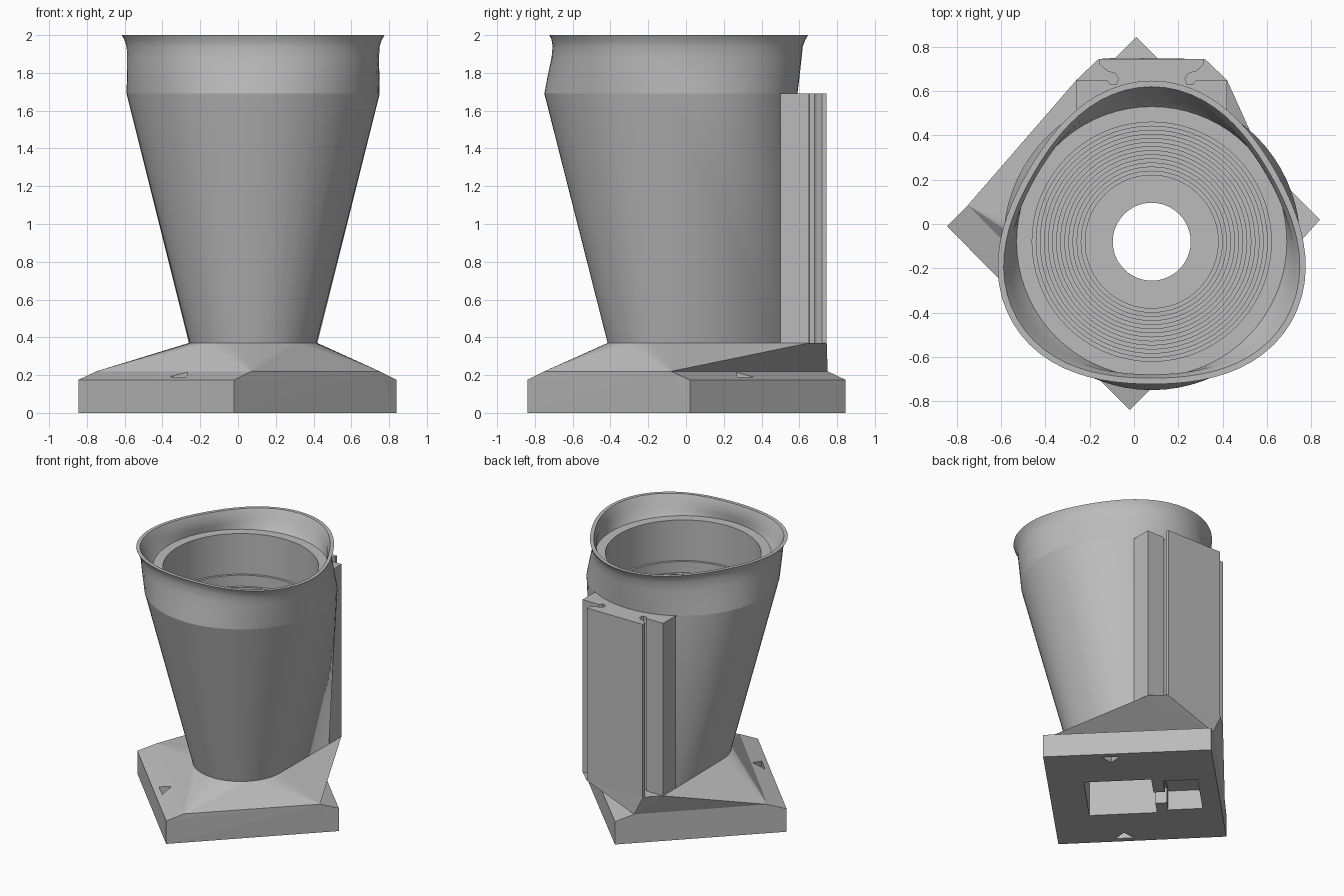
import bpy, bmesh
from math import sin, cos, pi, radians
from mathutils import Vector, Matrix

if "Cube" in bpy.data.objects:
    bpy.data.objects.remove(bpy.data.objects["Cube"], do_unlink=True)

CX, CY = 0.08, -0.08          # cup axis
FLOOR, SEAM, TOP = 0.37, 1.69, 2.0
SEG = 72

grey = bpy.data.materials.new("plain grey")
grey.use_nodes = True
grey.diffuse_color = (0.5, 0.5, 0.5, 1)
grey.node_tree.nodes["Principled BSDF"].inputs["Base Color"].default_value = (0.5, 0.5, 0.5, 1)


def make_object(name, bm, smooth=None):
    bmesh.ops.recalc_face_normals(bm, faces=bm.faces)
    mesh = bpy.data.meshes.new(name)
    bm.to_mesh(mesh)
    bm.free()
    mesh.materials.append(grey)
    obj = bpy.data.objects.new(name, mesh)
    bpy.context.collection.objects.link(obj)
    if smooth:
        activate(obj)
        bpy.ops.object.shade_smooth_by_angle(angle=radians(smooth))
    return obj


def activate(obj):
    bpy.ops.object.select_all(action='DESELECT')
    obj.select_set(True)
    bpy.context.view_layer.objects.active = obj


def ring(z, r, lobe=0.0):
    # circle about the cup axis, with an optional three-lobed swell
    pts = []
    for i in range(SEG):
        a = 2 * pi * i / SEG
        rr = r + lobe * cos(3 * (a - pi / 2))
        pts.append((CX + rr * cos(a), CY + rr * sin(a), z))
    return pts


def hull(points):
    bm = bmesh.new()
    for p in points:
        bm.verts.new(p)
    res = bmesh.ops.convex_hull(bm, input=bm.verts)
    loose = {v for v in res["geom_interior"] + res["geom_unused"]
             if isinstance(v, bmesh.types.BMVert)}
    bmesh.ops.delete(bm, geom=list(loose), context='VERTS')
    bmesh.ops.dissolve_limit(bm, angle_limit=0.005, verts=bm.verts, edges=bm.edges)
    return bm


def prism(outline, z0, z1):
    bm = bmesh.new()
    face = bm.faces.new([bm.verts.new((x, y, z0)) for x, y in outline])
    up = bmesh.ops.extrude_face_region(bm, geom=[face])
    bmesh.ops.translate(bm, vec=(0, 0, z1 - z0),
                        verts=[v for v in up["geom"] if isinstance(v, bmesh.types.BMVert)])
    return bm


def diag(u, v):
    # base coordinates: the base is turned by 45 degrees
    s = 2 ** -0.5
    return (-s * (u + v), s * (u - v))


def cut(target, outline, z0, z1):
    cutter = make_object("cutter", prism(outline, z0, z1))
    cutter.hide_render = True
    mod = target.modifiers.new("cut", 'BOOLEAN')
    mod.operation, mod.solver, mod.object = 'DIFFERENCE', 'EXACT', cutter
    activate(target)
    bpy.ops.object.modifier_apply(modifier=mod.name)
    bpy.data.objects.remove(cutter, do_unlink=True)


def box(u0, u1, v0, v1):
    return [diag(u0, v0), diag(u1, v0), diag(u1, v1), diag(u0, v1)]


# Base: square slab, two bevelled edges, sloping shoulders up to cup and bracket
slab = [(-0.845, -0.01), (-0.02, -0.84), (0.84, 0.02), (0.01, 0.845)]
shoulder = [(-0.75, 0.085), (0.07, -0.75), (0.75, -0.08), (-0.085, 0.75)]
bracket_foot = [(CX + s * dx, y) for s in (-1, 1)
                for dx, y in ((0.34, 0.50), (0.34, 0.65), (0.24, 0.745))]
points = [(x, y, z) for z in (0, 0.175) for x, y in slab]
lower = hull(points + [(x, y, 0.22) for x, y in shoulder])
base = make_object("base_slab", lower)
upper = hull([(x, y, 0.22) for x, y in shoulder] + ring(FLOOR, 0.335)
             + [(x, y, FLOOR) for x, y in bracket_foot])
upper_base = make_object("base_shoulder", upper)

# Drain hole, underside pockets and alignment notches
hole = [(CX + 0.176 * cos(2 * pi * i / 48), CY + 0.176 * sin(2 * pi * i / 48)) for i in range(48)]
for part in (base, upper_base):
    cut(part, hole, -0.1, 0.5)
    cut(part, box(-0.33, 0.14, -0.23, 0.23), -0.1, 0.28)
cut(base, box(0.13, 0.23, -0.05, 0.1), -0.1, 0.12)
cut(base, box(0.22, 0.46, -0.2, 0.2), -0.1, 0.15)
for s in (-1, 1):
    cut(base, [diag(-0.18, s * 0.565), diag(-0.05, s * 0.565), diag(-0.113, s * 0.49)], -0.1, 0.3)

# Cup body: tapering wall that blends into the bracket corners, open at both ends
corners = [(CX + s * 0.34, 0.50, z) for s in (-1, 1) for z in (FLOOR, SEAM)]
body = hull(ring(FLOOR, 0.335) + ring(SEAM, 0.67) + corners)
bmesh.ops.delete(body, geom=[f for f in body.faces if abs(f.normal.z) > 0.98], context='FACES')
make_object("cup_body", body, 25)

# Rim and stepped lining: one lofted profile of (height, radius, lobe)
profile = [(SEAM, 0.67, 0.0), (1.78, 0.667, 0.014), (1.88, 0.662, 0.03), (1.94, 0.662, 0.036),
           (1.975, 0.672, 0.04), (TOP, 0.685, 0.042), (TOP, 0.658, 0.042), (1.95, 0.635, 0.036),
           (1.90, 0.625, 0.02), (1.86, 0.61, 0.0), (1.86, 0.54, 0.0)]
STEPS = 13
for i in range(STEPS):
    t = (i + 1) / STEPS
    z = 1.55 - 1.1 * i / STEPS
    profile += [(z, 0.54 - 0.24 * i / STEPS, 0), (z, 0.54 - 0.24 * t, 0)]
profile += [(FLOOR + 0.005, 0.30, 0), (FLOOR + 0.005, 0.176, 0)]
bm = bmesh.new()
loops = [[bm.verts.new(p) for p in ring(*row)] for row in profile]
for a, b in zip(loops, loops[1:]):
    for i in range(SEG):
        j = (i + 1) % SEG
        bm.faces.new((a[i], a[j], b[j], b[i]))
make_object("rim_and_lining", bm, 30)

# Mounting bracket: two wings and a rail with undercut edges, mirrored about the cup axis
half = [(0.34, 0.50), (0.34, 0.65), (0.20, 0.65), (0.185, 0.63), (0.16, 0.63), (0.15, 0.655),
        (0.165, 0.68), (0.20, 0.69), (0.235, 0.72), (0.235, 0.745)]
outline = [(CX + x, y) for x, y in half] + [(CX - x, y) for x, y in reversed(half)]
bracket = make_object("mounting_bracket", prism(outline, FLOOR, SEAM))

# The bracket must not show inside the cup
inner = [(x, y) for x, y, z in ring(0, 0.60)]
cut(bracket, inner, 1.5, 1.8)
